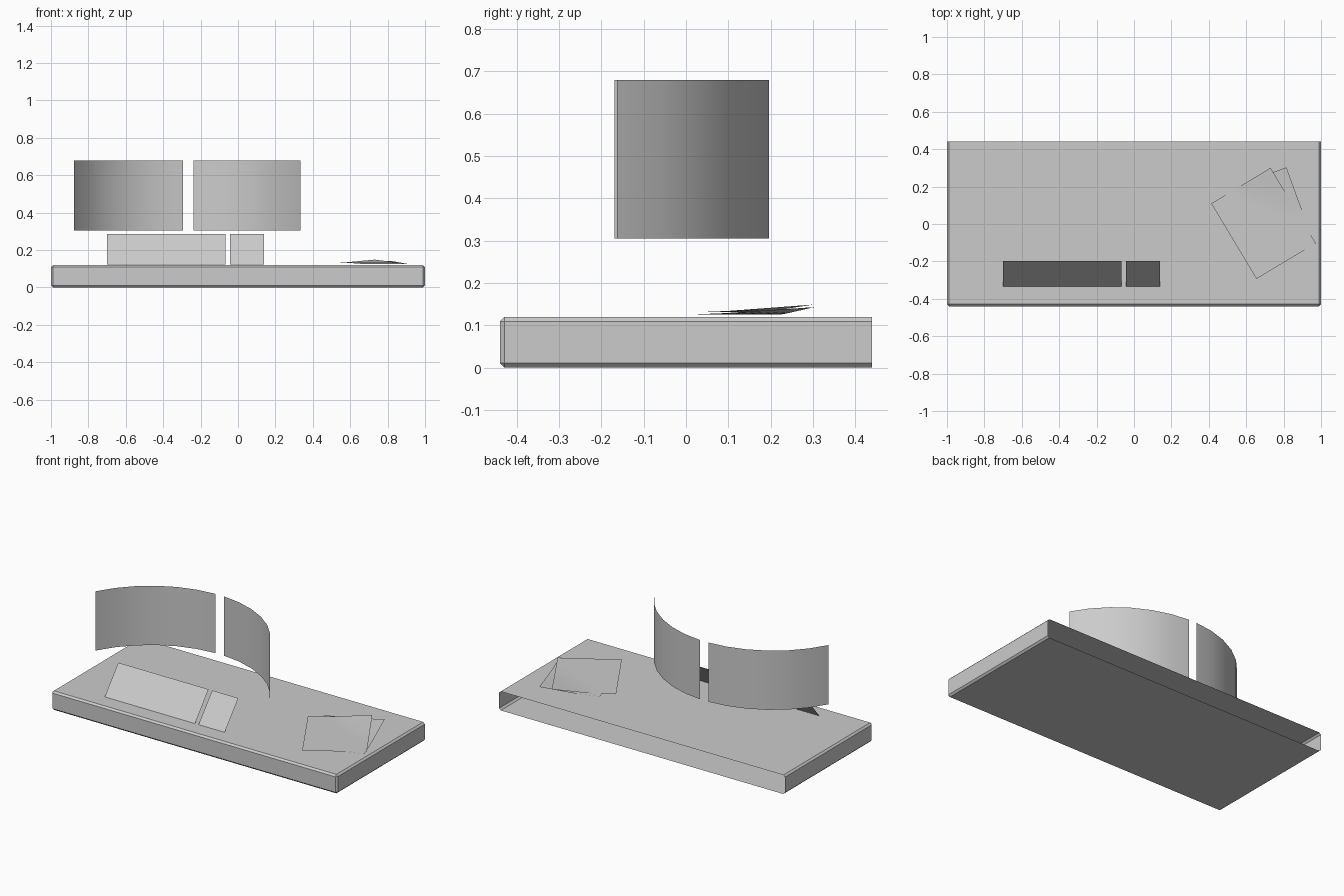
import bpy, bmesh, math
from mathutils import Vector

if "Cube" in bpy.data.objects:
    bpy.data.objects.remove(bpy.data.objects["Cube"])


def make_object(name, bm, smooth=False):
    mesh = bpy.data.meshes.new(name)
    bm.to_mesh(mesh)
    bm.free()
    for p in mesh.polygons:
        p.use_smooth = smooth
    obj = bpy.data.objects.new(name, mesh)
    bpy.context.collection.objects.link(obj)
    return obj


def surface(name, nu, nv, point, smooth=False):
    """Open grid surface; point(u, v) gives the position for u, v in 0..1."""
    bm = bmesh.new()
    rows = [[bm.verts.new(point(i / nu, j / nv)) for j in range(nv + 1)]
            for i in range(nu + 1)]
    for i in range(nu):
        for j in range(nv):
            bm.faces.new((rows[i][j], rows[i + 1][j],
                          rows[i + 1][j + 1], rows[i][j + 1]))
    return make_object(name, bm, smooth)


# Desk slab: chamfered shell, open at the back
bm = bmesh.new()
bmesh.ops.create_cube(bm, size=1)
for v in bm.verts:
    v.co = (v.co.x * 2, v.co.y * 0.88, (v.co.z + 0.5) * 0.12)
back = [f for f in bm.faces if f.normal.y > 0.9]
bmesh.ops.delete(bm, geom=back, context='FACES_ONLY')
bmesh.ops.bevel(bm, geom=[e for e in bm.edges if not e.is_boundary],
                offset=0.011, offset_type='OFFSET', segments=1,
                affect='EDGES', profile=0.5)
make_object("desk_slab", bm)

# Curved floating screens: two arcs of one cylinder
CX, R, BACK = -0.27, 0.688, 0.197


def screen(name, x0, x1):
    a0, a1 = (math.asin((x - CX) / R) for x in (x0, x1))

    def point(u, v):
        a = a0 + (a1 - a0) * u
        return (CX + R * math.sin(a), BACK - R * (1 - math.cos(a)),
                0.305 + 0.375 * v)
    surface(name, 6, 1, point, True)


screen("left_screen", -0.878, -0.295)
screen("right_screen", -0.237, 0.335)


# Tilted keyboard and number pad panels
def panel(name, x0, x1):
    surface(name, 1, 1, lambda u, v: (x0 + (x1 - x0) * u, -0.333 + 0.136 * v,
                                      0.122 + 0.165 * v))


panel("keyboard_panel", -0.70, -0.068)
panel("number_panel", -0.043, 0.14)


# Paper sheets: nearly flat, with the far right corner curled
def sheet(name, corner, angle, width, length, z, lift):
    ux = Vector((math.cos(angle), math.sin(angle), 0))
    uy = Vector((-math.sin(angle), math.cos(angle), 0))

    def point(u, v):
        p = Vector(corner) + ux * width * (u - 1) + uy * length * (v - 1)
        curl = max(0, u + v - 1.4) / 0.6
        p.z = z + lift * curl
        return p
    surface(name, 8, 8, point, True)


sheet("top_sheet", (0.73, 0.30, 0), math.radians(31), 0.37, 0.47, 0.131, 0.018)
sheet("lower_sheet", (0.815, 0.303, 0), math.radians(20), 0.36, 0.45, 0.126, 0.017)
